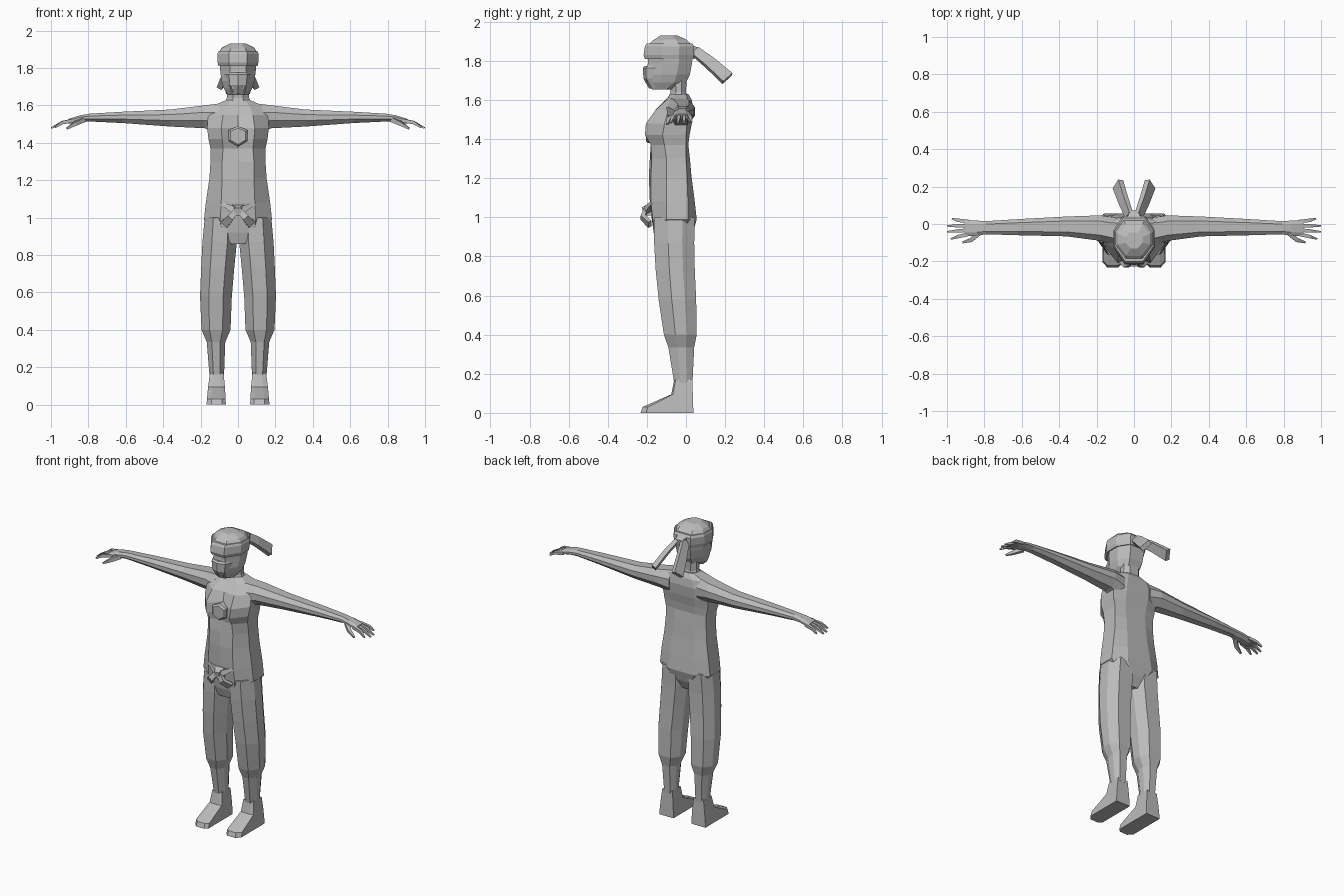
import bpy, bmesh
from mathutils import Vector

grey = bpy.data.materials.new("light_grey")
grey.diffuse_color = (0.5, 0.5, 0.5, 1)


def loft(name, rings, mirror=False):
    """Skin closed rings of equal point count into a capped flat-shaded solid."""
    bm = bmesh.new()
    vs = [[bm.verts.new(p) for p in r] for r in rings]
    n = len(vs[0])
    for a, b in zip(vs, vs[1:]):
        for i in range(n):
            j = (i + 1) % n
            bm.faces.new((a[i], a[j], b[j], b[i]))
    bm.faces.new(vs[0])
    bm.faces.new(vs[-1])
    bmesh.ops.recalc_face_normals(bm, faces=bm.faces)
    me = bpy.data.meshes.new(name)
    bm.to_mesh(me)
    bm.free()
    me.materials.append(grey)
    ob = bpy.data.objects.new(name, me)
    bpy.context.collection.objects.link(ob)
    if mirror:
        m = ob.modifiers.new("mirror", 'MIRROR')
        m.use_bisect_axis[0] = False
        m.use_mirror_merge = False
    return ob


OCT = [(.45, -1), (1, -.3), (1, .4), (.55, 1), (-.55, 1), (-1, .4), (-1, -.3), (-.45, -1)]


def oct_ring(a0, a1, b0, b1, place):
    """Eight-sided ring filling a rectangle, put in space by place(a, b)."""
    ca, ra, cb, rb = (a0 + a1) / 2, (a1 - a0) / 2, (b0 + b1) / 2, (b1 - b0) / 2
    return [place(ca + ra * u, cb + rb * v) for u, v in OCT]


def strut(name, pts, up, sizes, mirror=True):
    """Rectangular tapered bar along a path; sizes are (side, up) half sizes."""
    pts, rings = [Vector(p) for p in pts], []
    for i, p in enumerate(pts):
        d = (pts[min(i + 1, len(pts) - 1)] - pts[max(i - 1, 0)]).normalized()
        s = d.cross(Vector(up)).normalized()
        u = s.cross(d)
        w, h = sizes[i]
        rings.append([p + s * w * a + u * h * b for a, b in ((-1, -1), (1, -1), (1, 1), (-1, 1))])
    return loft(name, rings, mirror)


# Torso: z, half width, front edge x, centre y, front y, side front y, side back y, back y
torso = [(.86, .045, .035, -.145, -.145, -.10, -.01, .005),
         (.92, .12, .085, -.165, -.16, -.10, .0, .035),
         (.99, .182, .095, -.175, -.17, -.10, .01, .055),
         (1.08, .172, .09, -.185, -.18, -.10, .01, .045),
         (1.21, .153, .085, -.19, -.18, -.10, .005, .028),
         (1.30, .147, .085, -.185, -.175, -.10, .0, .02),
         (1.37, .147, .08, -.165, -.18, -.11, .0, .012),
         (1.42, .158, .085, -.155, -.21, -.12, .0, .018),
         (1.48, .165, .09, -.155, -.205, -.11, .005, .03),
         (1.55, .16, .08, -.145, -.155, -.09, .01, .037),
         (1.60, .13, .06, -.105, -.10, -.075, .01, .03),
         (1.63, .06, .035, -.08, -.078, -.055, .0, .012)]
rings = []
for z, w, a, yc, yf, s0, s1, yb in torso:
    half = [(a, yf), (w, s0), (w, s1), (w * .5, yb)]
    rings.append([(0, yc, z)] + [(x, y, z) for x, y in half]
                 + [(0, yb, z)] + [(-x, y, z) for x, y in reversed(half)])
loft("torso", rings)

# Chest tie between the two cups
loft("chest_tie", [[(x * s, y, 1.435 + h * s) for x, h in
                    ((0, .055), (.05, .033), (.05, -.025), (0, -.055), (-.05, -.025), (-.05, .033))]
                   for y, s in ((-.14, 1), (-.195, 1), (-.205, .8))])

# Leg, baggy trouser and foot: z, inner x, outer x, front y, back y
legs = [(1.0, .01, .178, -.165, .045), (.87, .006, .19, -.163, .042),
        (.73, .02, .197, -.155, .045), (.58, .033, .203, -.14, .052),
        (.40, .04, .195, -.113, .055), (.335, .068, .167, -.09, .042),
        (.15, .075, .152, -.06, .033)]
loft("leg", [oct_ring(i, o, f, b, lambda x, y, z=z: (x, y, z)) for z, i, o, f, b in legs], True)

feet = [(.17, .077, .15, -.06, .032), (.095, .07, .16, -.075, .035),
        (.03, .066, .166, -.222, .037), (0, .065, .168, -.232, .038)]
loft("foot", [[(i, b, z), (o, b, z), (o, f * .88, z), (o - .025, f, z), (i + .02, f, z), (i, f * .92, z)]
              for z, i, o, f, b in feet], True)

# Arm and palm: x, front y, back y, bottom z, top z
arms = [(.10, -.11, .035, 1.45, 1.61), (.18, -.09, .046, 1.478, 1.60),
        (.36, -.066, .04, 1.487, 1.578), (.62, -.06, .026, 1.506, 1.566),
        (.79, -.055, .015, 1.514, 1.556), (.84, -.062, .018, 1.512, 1.548),
        (.905, -.066, .022, 1.502, 1.528)]
loft("arm", [oct_ring(f, b, d, u, lambda y, z, x=x: (x, y, z)) for x, f, b, d, u in arms], True)

# Fingers and thumb
for i, (y0, y1, xe, ze) in enumerate([(.012, .028, .972, 1.488), (-.01, -.01, .997, 1.48),
                                      (-.032, -.042, .998, 1.479), (-.054, -.08, .978, 1.484)]):
    strut(f"finger_{i + 1}", [(.88, y0, 1.519), (.94, (y0 + y1) / 2, 1.508), (xe, y1, ze)],
          (0, 0, 1), [(.01, .01), (.009, .009), (.004, .004)])
strut("thumb", [(.825, -.045, 1.525), (.87, -.085, 1.502), (.915, -.098, 1.476)],
      (0, 0, 1), [(.014, .013), (.011, .01), (.005, .005)])

# Neck
loft("neck", [oct_ring(-w, w, f, b, lambda x, y, z=z: (x, y, z)) for z, w, f, b in
              [(1.59, .075, -.095, .015), (1.64, .06, -.08, .0), (1.74, .06, -.085, .005)]])


# Head with chin, masked mouth and recessed eyes: z, half width, front y, back y
def head_rings(rows):
    return [oct_ring(-w, w, f, b, lambda x, y, z=z: (x, y, z)) for z, w, f, b in rows]


loft("head", head_rings([(1.655, .055, -.175, -.07), (1.69, .075, -.20, -.0),
                         (1.73, .088, -.205, .02), (1.785, .095, -.195, .03),
                         (1.85, .10, -.195, .038)]))
loft("face_mask", [[(x * s, y + dy, z) for x, y in
                    ((-.08, -.12), (-.045, -.205), (0, -.22), (.045, -.205), (.08, -.12))]
                   for z, s, dy in ((1.66, .78, .03), (1.71, .98, .002), (1.765, 1.08, 0), (1.775, 1.03, .01))])

# Head scarf: brow band and domed cap
loft("scarf_band", head_rings([(1.81, .104, -.21, .037), (1.83, .109, -.217, .041),
                               (1.875, .11, -.21, .042), (1.89, .104, -.20, .032)]))
cap = head_rings([(1.88, .105, -.195, .03), (1.91, .085, -.17, .0), (1.93, .045, -.13, -.045)])
# Lower the front of the crown
cap[1] = [(x, y, z + .06 * min(0, y + .08)) for x, y, z in cap[1]]
loft("scarf_cap", cap)

# Scarf knot and two tails at the back
strut("scarf_knot", [(0, .03, 1.845), (0, .07, 1.84)], (0, 0, 1), [(.035, .035), (.025, .022)], False)
strut("scarf_tail", [(.025, .045, 1.85), (.055, .12, 1.792), (.086, .212, 1.71)], (-.5, .35, .8),
      [(.012, .025), (.014, .03), (.015, .035)])

# Belt knot with two loops and two hanging ends
strut("belt_knot", [(0, -.17, 1.04), (0, -.222, 1.03)], (0, 0, 1), [(.03, .032), (.018, .022)], False)
strut("belt_loop", [(.01, -.205, 1.035), (.088, -.165, 1.075)], (0, -1, 0), [(.02, .012), (.008, .012)])
strut("belt_end", [(.008, -.205, 1.04), (.04, -.22, 1.0), (.072, -.185, .965)], (0, -1, 0),
      [(.012, .01), (.018, .012), (.022, .01)])
